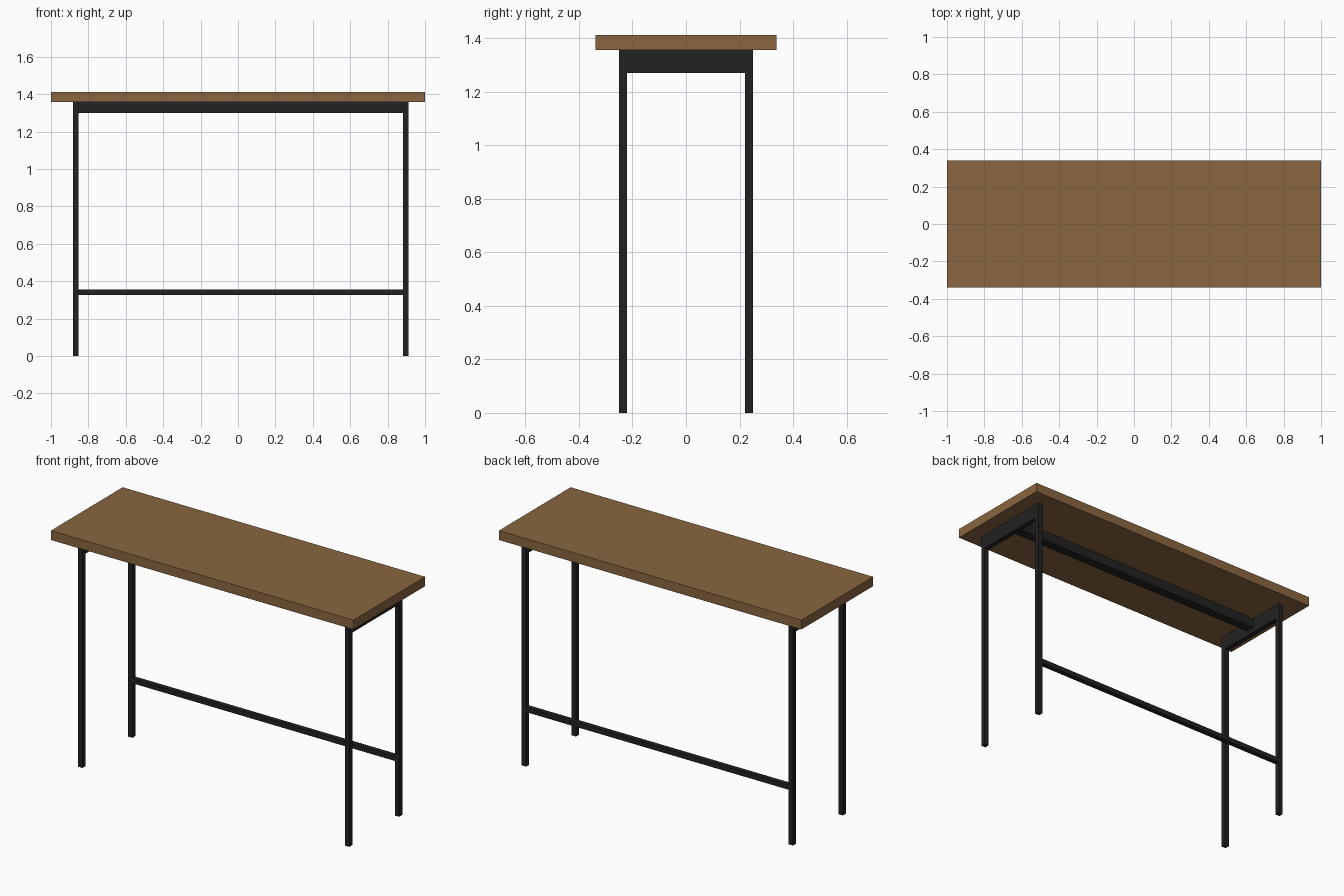
import bpy

cube = bpy.data.objects.get("Cube")
if cube:
    bpy.data.objects.remove(cube, do_unlink=True)


def material(name, rgb):
    m = bpy.data.materials.new(name)
    m.use_nodes = True
    m.diffuse_color = (*rgb, 1)
    bsdf = next(n for n in m.node_tree.nodes if n.type == "BSDF_PRINCIPLED")
    bsdf.inputs["Base Color"].default_value = (*rgb, 1)
    return m


wood = material("brown wood", (0.254, 0.133, 0.051))
metal = material("black metal", (0.016, 0.016, 0.016))


def box(name, x, y, z, mat):
    """Box spanning the given (min, max) range on each axis."""
    spans = (x, y, z)
    bpy.ops.mesh.primitive_cube_add(size=1, location=[(a + b) / 2 for a, b in spans])
    obj = bpy.context.object
    obj.name = obj.data.name = name
    for v in obj.data.vertices:
        for i, (a, b) in enumerate(spans):
            v.co[i] *= b - a
    obj.data.materials.append(mat)
    return obj


TOP_Z, UNDER_Z = 1.413, 1.357
LEG_Y = {"front": (-0.25, -0.221), "back": (0.221, 0.25)}
LEG_X = {"right": (-0.882, -0.853), "left": (0.882, 0.911)}

# Wooden top
box("table_top", (-1, 1), (-0.339, 0.339), (UNDER_Z, TOP_Z), wood)

# Legs, with a deep cross plate joining each end pair
for side, x in LEG_X.items():
    for end, y in LEG_Y.items():
        box(f"{end}_{side}_leg", x, y, (0, UNDER_Z), metal)
    box(f"{side}_end_apron", x, (-0.221, 0.221), (1.27, UNDER_Z), metal)

# Long rails: one centred under the top, one low between the back legs
inner_x = (LEG_X["right"][1], LEG_X["left"][0])
box("centre_support_rail", inner_x, (-0.028, 0.028), (1.30, UNDER_Z), metal)
box("back_stretcher", inner_x, LEG_Y["back"], (0.326, 0.355), metal)
